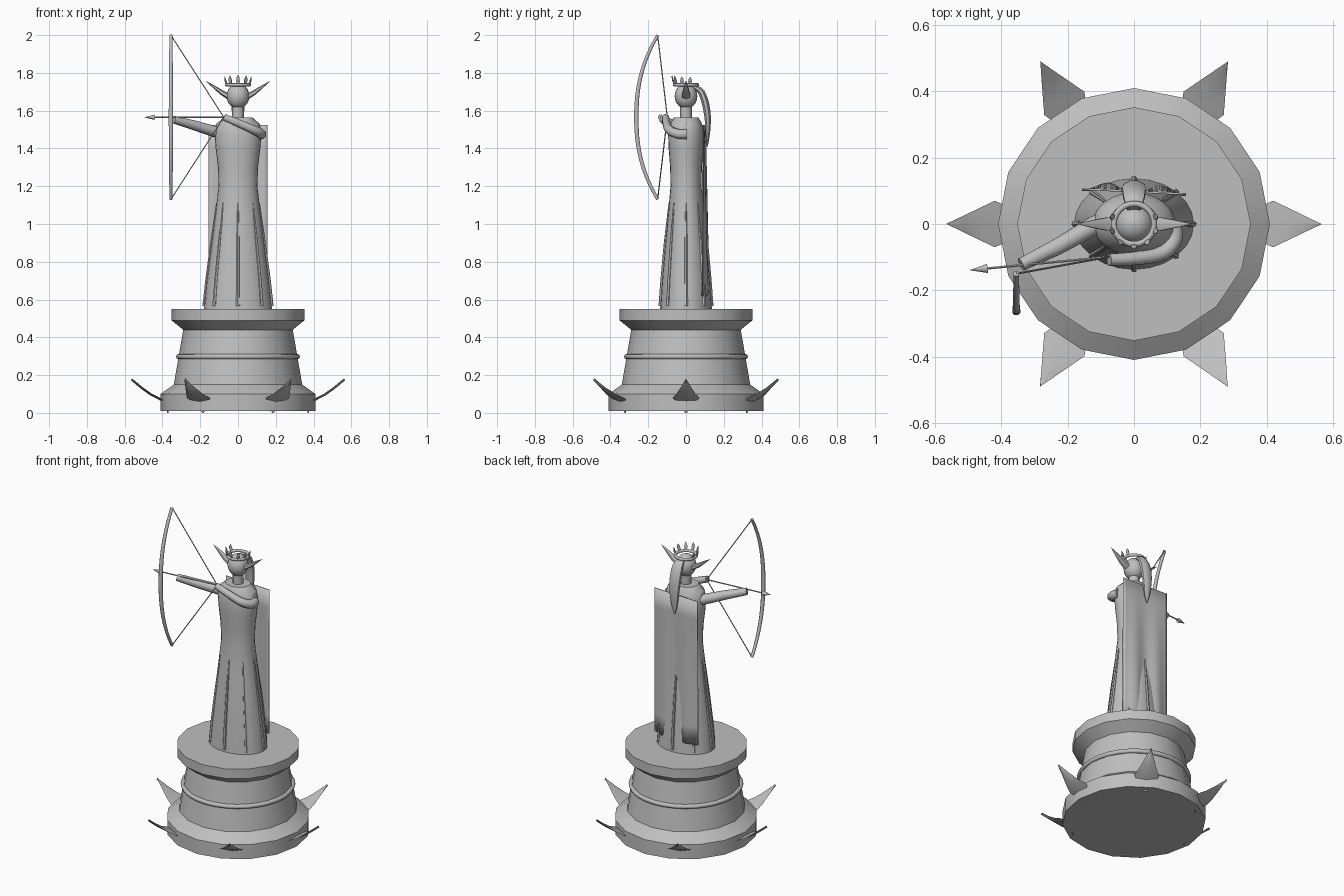
import bpy, bmesh, math
from mathutils import Vector

if "Cube" in bpy.data.objects:
    bpy.data.objects.remove(bpy.data.objects["Cube"])

stone = bpy.data.materials.new("grey_stone")
stone.diffuse_color = (0.52, 0.52, 0.52, 1)
stone.use_nodes = True
stone.node_tree.nodes["Principled BSDF"].inputs["Base Color"].default_value = stone.diffuse_color


def finish(name, bm, angle=35):
    bmesh.ops.recalc_face_normals(bm, faces=bm.faces)
    me = bpy.data.meshes.new(name)
    bm.to_mesh(me)
    bm.free()
    me.materials.append(stone)
    me.shade_smooth()
    me.set_sharp_from_angle(angle=math.radians(angle))
    ob = bpy.data.objects.new(name, me)
    bpy.context.collection.objects.link(ob)
    return ob


def loft(bm, rings):
    """Skin a list of closed rings and cap both ends."""
    vs = [[bm.verts.new(p) for p in r] for r in rings]
    n = len(vs[0])
    for a, b in zip(vs, vs[1:]):
        for i in range(n):
            j = (i + 1) % n
            bm.faces.new((a[i], a[j], b[j], b[i]))
    bm.faces.new(vs[0][::-1])
    bm.faces.new(vs[-1])


def lathe(name, profile, sides=16):
    """Profile rows: half width x, half depth y, height."""
    bm = bmesh.new()
    loft(bm, [[(rx * math.cos(math.tau * i / sides), ry * math.sin(math.tau * i / sides), z)
               for i in range(sides)] for rx, ry, z in profile])
    return finish(name, bm)


def tube(name, path, radii, sides=8, up=(0, 0, 1), flat=1.0):
    """Tapered tube along a path; flat scales the section along 'up'."""
    bm = bmesh.new()
    pts = [Vector(p) for p in path]
    if isinstance(radii, float):
        radii = [radii] * len(pts)
    rings = []
    for i, p in enumerate(pts):
        d = (pts[min(i + 1, len(pts) - 1)] - pts[max(i - 1, 0)]).normalized()
        s = d.cross(Vector(up)).normalized()
        u = s.cross(d)
        rings.append([p + radii[i] * (s * math.cos(a) + u * flat * math.sin(a))
                      for a in (math.tau * (k + 0.5) / sides for k in range(sides))])
    loft(bm, rings)
    return finish(name, bm, 50)


def smooth_path(pts, steps=4):
    """Catmull-Rom points through a few control points."""
    p = [Vector(q) for q in pts]
    p = [2 * p[0] - p[1]] + p + [2 * p[-1] - p[-2]]
    out = []
    for i in range(1, len(p) - 2):
        a, b, c, d = p[i - 1:i + 3]
        for k in range(steps):
            t = k / steps
            out.append(0.5 * (2 * b + (c - a) * t + (2 * a - 5 * b + 4 * c - d) * t * t
                              + (3 * b - a - 3 * c + d) * t ** 3))
    return out + [p[-2]]


def ring(name, major, minor, z, n=32):
    bm = bmesh.new()
    vs = [[bm.verts.new(((major + minor * math.cos(b)) * math.cos(a),
                         (major + minor * math.cos(b)) * math.sin(a), z + minor * math.sin(b)))
           for b in (math.tau * k / 8 for k in range(8))]
          for a in (math.tau * i / n for i in range(n))]
    for i in range(n):
        for k in range(8):
            a, b = vs[i], vs[(i + 1) % n]
            bm.faces.new((a[k], b[k], b[(k + 1) % 8], a[(k + 1) % 8]))
    return finish(name, bm, 60)


# Pedestal with moulding ring
lathe("pedestal", [(r, r, z) for r, z in
      ((0.41, 0.01), (0.41, 0.10), (0.34, 0.15), (0.29, 0.44), (0.352, 0.49), (0.352, 0.55))])
ring("pedestal_ring", 0.314, 0.014, 0.298)

# Six curled leaves around the base: radius, height, half width
leaf = ((0.37, 0.0, 0.004), (0.385, 0.06, 0.055), (0.42, 0.08, 0.07),
        (0.46, 0.10, 0.051), (0.51, 0.136, 0.027), (0.563, 0.18, 0.001))
for i in range(6):
    c, s = math.cos(i * math.pi / 3), math.sin(i * math.pi / 3)
    bm = bmesh.new()
    rows = []
    for r, z, w in leaf:
        sec = ((r, -w, z), (r + 0.004, 0, z - 0.008), (r, w, z), (r - 0.003, 0, z + 0.002))
        rows.append([(x * c - y * s, x * s + y * c, max(h, 0)) for x, y, h in sec])
    loft(bm, rows)
    finish("base_leaf", bm)

# Gown
gown = ((0.18, 0.137, 0.55), (0.165, 0.127, 0.70), (0.142, 0.112, 0.88), (0.12, 0.095, 1.05),
        (0.103, 0.082, 1.20), (0.106, 0.084, 1.30), (0.118, 0.092, 1.40), (0.125, 0.095, 1.48),
        (0.115, 0.085, 1.53), (0.075, 0.065, 1.565))
lathe("gown", gown, 24)


# Raised gown folds following the skirt
def skirt(z):
    for a, b in zip(gown, gown[1:]):
        if z <= b[2]:
            t = (z - a[2]) / (b[2] - a[2])
            return a[0] + t * (b[0] - a[0]), a[1] + t * (b[1] - a[1])


for i in range(8):
    a = i * math.pi / 4
    path = []
    for z in (0.565, 0.70, 0.88, 1.0, 1.11):
        rx, ry = skirt(z)
        path.append((rx * math.cos(a), ry * math.sin(a), z))
    tube("gown_fold", path, [0.010, 0.009, 0.008, 0.006, 0.003], 6, up=(0.3, 1, 0))

# Neck and head
lathe("neck", [(0.031, 0.031, 1.55), (0.031, 0.031, 1.64)], 12)
lathe("head", [(max(0.06 * math.sin(t), 0.002), max(0.06 * math.sin(t), 0.002),
                1.677 - 0.067 * math.cos(t)) for t in (math.pi * k / 12 for k in range(13))], 20)

# Pointed ears
for sx in (-1, 1):
    tube("ear", [(sx * 0.045, 0, 1.672), (sx * 0.085, 0, 1.695), (sx * 0.13, 0, 1.728),
                 (sx * 0.17, 0, 1.757)], [0.026, 0.022, 0.012, 0.001], 6, flat=0.6)

# Crown band with leaves on the front arc
ring("crown_band", 0.061, 0.009, 1.737, 24)
for i in range(7):
    a = -math.pi / 2 + (i - 3) * math.radians(36)
    c, s = math.cos(a), math.sin(a)
    h = 0.052 - 0.004 * abs(i - 3)
    path = [(c * r, s * r, 1.738 + h * k) for r, k in
            ((0.061, 0), (0.068, 0.35), (0.072, 0.7), (0.075, 1))]
    tube("crown_leaf", path, [0.004, 0.011, 0.009, 0.001], 6, up=(c, s, 0), flat=0.4)

# Ponytail
tube("ponytail", smooth_path([(0, 0.045, 1.725), (0, 0.08, 1.70), (0, 0.105, 1.63),
                              (0, 0.116, 1.54), (0, 0.113, 1.41)], 3),
     [0.022, 0.027, 0.031, 0.034, 0.036, 0.037, 0.037, 0.036, 0.034, 0.031, 0.026, 0.018, 0.005],
     8, up=(0, 1, 0), flat=0.55)

# Cape: thin sheet, straight at the top and rippling towards the hem
bm = bmesh.new()
nx, nz = 16, 8
grid = []
for j in range(nz + 1):
    t = j / nz
    row = []
    for i in range(nx + 1):
        u = i / nx * 2 - 1
        y = 0.098 - 0.008 * u + t * (0.008 - 0.012 * math.cos(u * 6.5))
        row.append(bm.verts.new((0.156 * u, y, 1.525 - 0.905 * t)))
    grid.append(row)
for a, b in zip(grid, grid[1:]):
    for i in range(nx):
        bm.faces.new((a[i], a[i + 1], b[i + 1], b[i]))
cape = finish("cape", bm)
mod = cape.modifiers.new("thickness", "SOLIDIFY")
mod.thickness = 0.006
mod.offset = 0

# Outstretched bow arm
tube("bow_arm", [(-0.06, 0.015, 1.475), (-0.12, -0.005, 1.488), (-0.23, -0.068, 1.522),
                 (-0.34, -0.122, 1.553)], [0.032, 0.031, 0.027, 0.021])

# Bent arm across the chest drawing the string
tube("draw_arm", smooth_path([(0.115, 0.0, 1.475), (0.122, -0.045, 1.478), (0.085, -0.088, 1.498),
                              (0.0, -0.104, 1.535), (-0.075, -0.108, 1.565)]),
     [0.029 - 0.0006 * k for k in range(17)])

# Bow, string and arrow
BX, MID, HALF = -0.355, 1.565, 0.434
bow = []
for k in range(17):
    t = k / 8 - 1
    bow.append((BX, -0.263 + 0.113 * abs(t) ** 2.3, MID + HALF * t))
tube("bow", bow, [0.009 + 0.004 * (1 - abs(k / 8 - 1)) for k in range(17)], 8, up=(0, 1, 0))
nock = Vector((-0.075, -0.099, MID))
for end in (bow[0], bow[-1]):
    tube("bowstring", [end, nock], 0.003, 6, up=(0, 1, 0))
tip = Vector((-0.494, -0.139, MID))
neck = tip.lerp(nock, 0.125)
tube("arrow_shaft", [nock, neck], 0.004, 6)
tube("arrow_head", [neck, tip], [0.015, 0.0005], 8)
